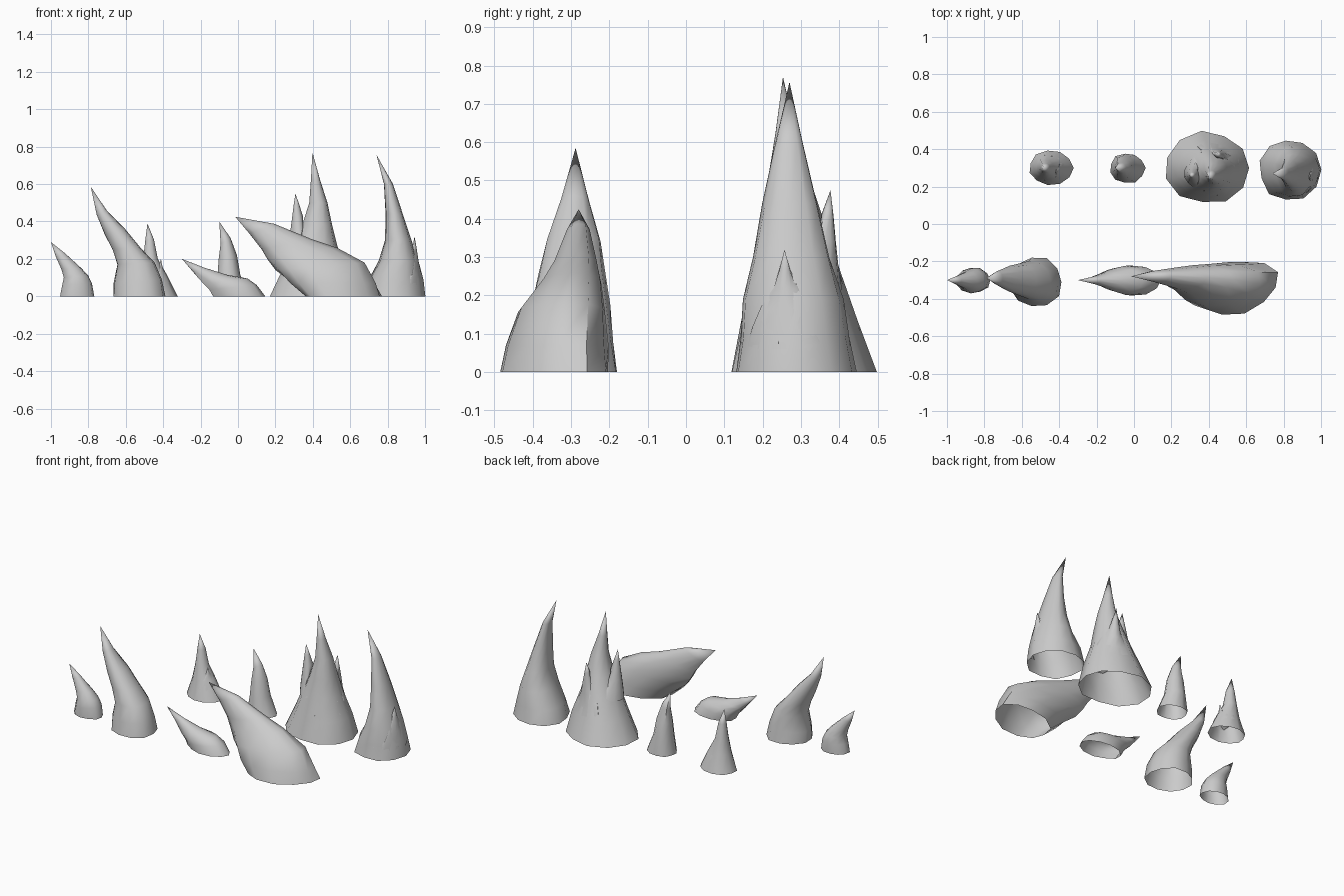
import bpy, bmesh, math, random
from mathutils import Vector
from mathutils.bvhtree import BVHTree

random.seed(4)
SIDES = 11


def spike(name, sections, tip, rough=0.05, host=None):
    """Open-based horn. Each section: left x,z, right x,z, centre y, half width y, optional skew.
    With a host, points buried in the host are drawn out onto its surface."""
    bm = bmesh.new()
    lumps = [1 + random.uniform(-rough, rough) for _ in range(SIDES)]
    rings = []
    for xl, zl, xr, zr, yc, yw, *skew in sections:
        c = Vector(((xl + xr) / 2, yc, (zl + zr) / 2))
        u = Vector(((xr - xl) / 2, 0, (zr - zl) / 2))
        v = Vector((skew[0] if skew else 0, yw, 0))
        ring = []
        for i in range(SIDES):
            a = 2 * math.pi * i / SIDES
            k = lumps[i] * (1 + random.uniform(-rough, rough) * 0.5)
            p = c + (u * math.cos(a) + v * math.sin(a)) * k
            p.z = max(p.z, 0)
            ring.append(bm.verts.new(p))
        rings.append(ring)
    for r0, r1 in zip(rings, rings[1:]):
        for i in range(SIDES):
            j = (i + 1) % SIDES
            bm.faces.new((r0[i], r0[j], r1[j], r1[i]))
    t = bm.verts.new(tip)
    for i in range(SIDES):
        bm.faces.new((rings[-1][i], rings[-1][(i + 1) % SIDES], t))
    if host:
        tree = BVHTree.FromPolygons([w.co for w in host.data.vertices],
                                    [list(f.vertices) for f in host.data.polygons])
        for w in bm.verts:
            near, normal, _, _ = tree.find_nearest(w.co)
            if (w.co - near).dot(normal) < 0:
                w.co = near + normal * 0.001
    me = bpy.data.meshes.new(name)
    bm.to_mesh(me)
    bm.free()
    ob = bpy.data.objects.new(name, me)
    bpy.context.collection.objects.link(ob)
    bpy.ops.object.select_all(action='DESELECT')
    ob.select_set(True)
    bpy.context.view_layer.objects.active = ob
    bpy.ops.object.shade_smooth_by_angle(angle=math.radians(50))
    return ob


def thorn(name, host, base, tip, r):
    """Small side spike growing out of a larger one."""
    b, t = Vector(base), Vector(tip)
    secs = []
    for f, k in ((0, 1), (0.2, 0.82), (0.4, 0.62), (0.6, 0.42), (0.8, 0.22)):
        p = b.lerp(t, f)
        secs.append((p.x - r * k, p.z, p.x + r * k, p.z, p.y, r * k))
    spike(name, secs, tip, 0.03, host)


# Front row: leaning spikes
spike("small_leaning_spike", [
    (-.95, 0, -.765, 0, -.30, .07),
    (-.94, .06, -.78, .07, -.30, .07),
    (-.93, .10, -.80, .11, -.30, .062),
    (-.945, .145, -.835, .15, -.30, .046),
    (-.973, .21, -.92, .227, -.30, .022)], (-1, -.3, .29))
spike("tall_leaning_spike", [
    (-.67, 0, -.385, 0, -.31, .133),
    (-.67, .07, -.40, .09, -.31, .122),
    (-.652, .17, -.44, .18, -.305, .105),
    (-.675, .25, -.516, .26, -.30, .088),
    (-.715, .33, -.596, .355, -.295, .073),
    (-.757, .436, -.70, .46, -.29, .038)], (-.787, -.288, .585))
spike("low_hooked_spike", [
    (-.13, 0, .14, 0, -.30, .08),
    (-.155, .035, .10, .06, -.30, .078),
    (-.18, .065, .05, .095, -.30, .066),
    (-.21, .095, -.06, .115, -.30, .042),
    (-.24, .13, -.18, .152, -.30, .02)], (-.3, -.3, .2))
spike("large_hooked_spike", [
    (.36, 0, .76, 0, -.34, .145, .06),
    (.28, .07, .735, .07, -.335, .138, .05),
    (.20, .14, .68, .18, -.32, .115, .02),
    (.155, .20, .53, .26, -.297, .08),
    (.125, .25, .39, .307, -.287, .06),
    (.06, .335, .195, .388, -.28, .033)], (-.015, -.28, .425))

# Back row: upright spikes
cone = spike("small_cone_spike", [
    (-.56, 0, -.33, 0, .30, .09),
    (-.525, .11, -.385, .115, .30, .062),
    (-.508, .20, -.43, .20, .30, .042),
    (-.497, .30, -.449, .30, .30, .024)], (-.484, .3, .39))
spike("small_curved_spike", [
    (-.13, 0, .06, 0, .30, .08),
    (-.11, .11, .01, .115, .30, .066),
    (-.104, .20, -.008, .22, .30, .05),
    (-.094, .28, -.04, .31, .30, .028)], (-.1, .3, .4))
great = spike("great_spike", [
    (.175, 0, .615, 0, .30, .19),
    (.235, .13, .58, .13, .293, .15),
    (.295, .27, .53, .27, .283, .112),
    (.345, .38, .505, .38, .276, .085),
    (.38, .50, .478, .50, .268, .055),
    (.39, .62, .44, .62, .26, .028)], (.398, .253, .77))
broad = spike("broad_curved_spike", [
    (.67, 0, 1.0, 0, .29, .165),
    (.70, .09, .985, .09, .287, .15),
    (.755, .19, .96, .19, .282, .135),
    (.785, .30, .925, .30, .277, .105),
    (.79, .44, .88, .44, .273, .074),
    (.78, .60, .828, .60, .27, .037)], (.74, .27, .757))

# Side thorns, flowing into their spikes
thorn("great_spike_left_thorn", great, (.335, .27, .24), (.307, .26, .55), .07)
thorn("great_spike_back_thorn", great, (.45, .335, .14), (.45, .377, .475), .075)
thorn("broad_spike_thorn", broad, (.92, .26, .06), (.944, .257, .32), .065)
thorn("small_cone_thorn", cone, (-.425, .295, .06), (-.412, .28, .20), .035)
